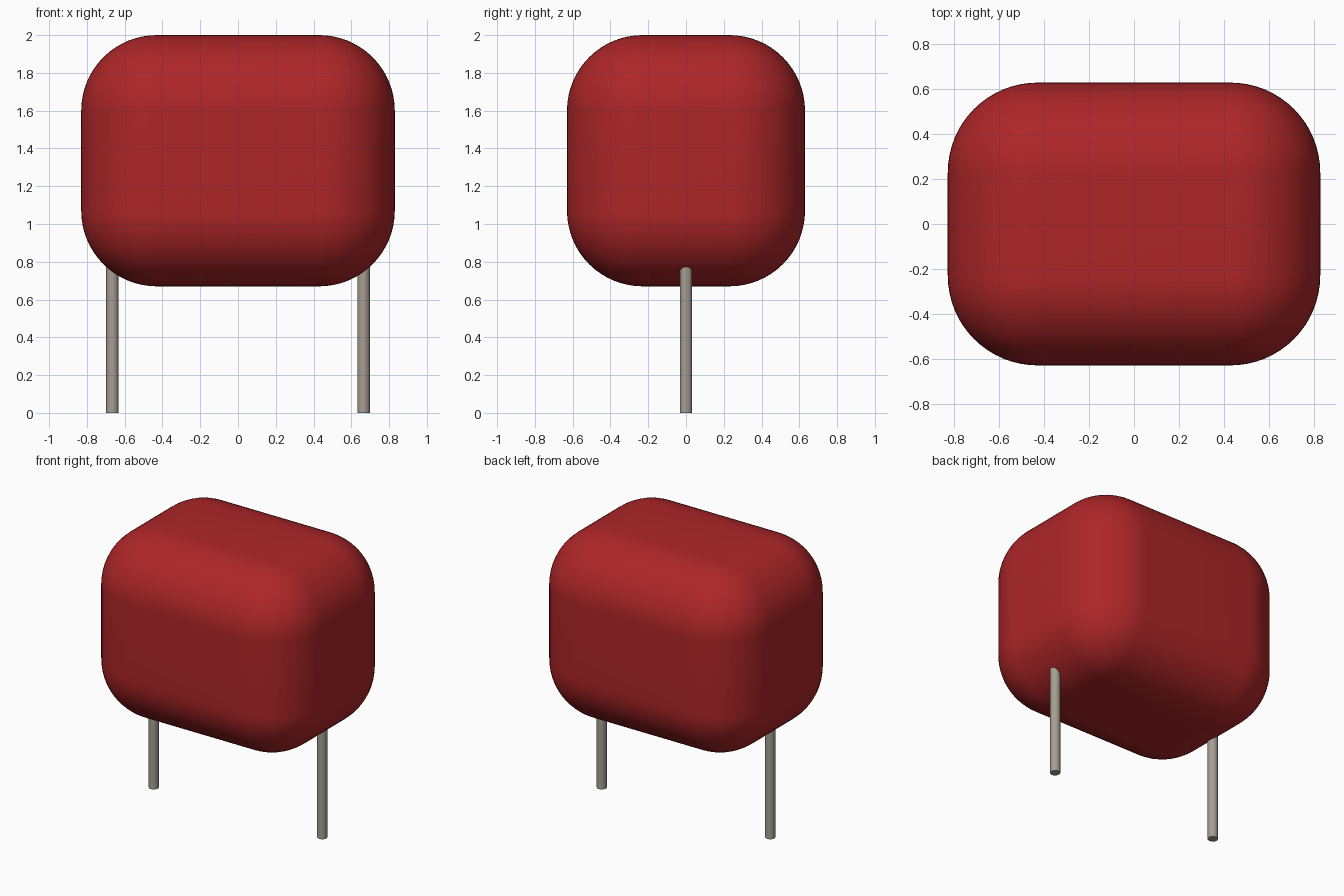
import bpy
import bmesh
import math

if "Cube" in bpy.data.objects:
    bpy.data.objects.remove(bpy.data.objects["Cube"], do_unlink=True)


def make_material(name, rgb, roughness, metallic=0.0):
    mat = bpy.data.materials.new(name)
    mat.use_nodes = True
    mat.diffuse_color = (*rgb, 1)
    bsdf = mat.node_tree.nodes["Principled BSDF"]
    bsdf.inputs["Base Color"].default_value = (*rgb, 1)
    bsdf.inputs["Roughness"].default_value = roughness
    bsdf.inputs["Metallic"].default_value = metallic
    return mat


def finish(bm, name, mat):
    mesh = bpy.data.meshes.new(name)
    bm.to_mesh(mesh)
    bm.free()
    mesh.materials.append(mat)
    obj = bpy.data.objects.new(name, mesh)
    bpy.context.collection.objects.link(obj)
    bpy.ops.object.select_all(action="DESELECT")
    obj.select_set(True)
    bpy.context.view_layer.objects.active = obj
    bpy.ops.object.shade_smooth_by_angle(angle=math.radians(35))
    return obj


red = make_material("red coating", (0.42, 0.019, 0.021), 0.5)
metal = make_material("grey metal", (0.38, 0.34, 0.29), 0.5)

# Body: a box with broad, fully rounded edges
BODY_SIZE = (1.66, 1.26, 1.33)
BODY_BOTTOM = 0.67
bm = bmesh.new()
bmesh.ops.create_cube(bm, size=1)
bmesh.ops.scale(bm, vec=BODY_SIZE, verts=bm.verts)
bmesh.ops.bevel(bm, geom=bm.edges[:], offset=0.40, offset_type="OFFSET",
                segments=16, profile=0.5, affect="EDGES", clamp_overlap=True)
body = finish(bm, "body", red)
body.location.z = BODY_BOTTOM + BODY_SIZE[2] / 2

# Leads: two straight round wires that run up into the body
LEAD_TOP = 0.9
for side, x in (("left", 0.665), ("right", -0.665)):
    bm = bmesh.new()
    bmesh.ops.create_cone(bm, cap_ends=True, segments=32,
                          radius1=0.033, radius2=0.033, depth=LEAD_TOP)
    lead = finish(bm, f"{side}_lead", metal)
    lead.location = (x, 0, LEAD_TOP / 2)
